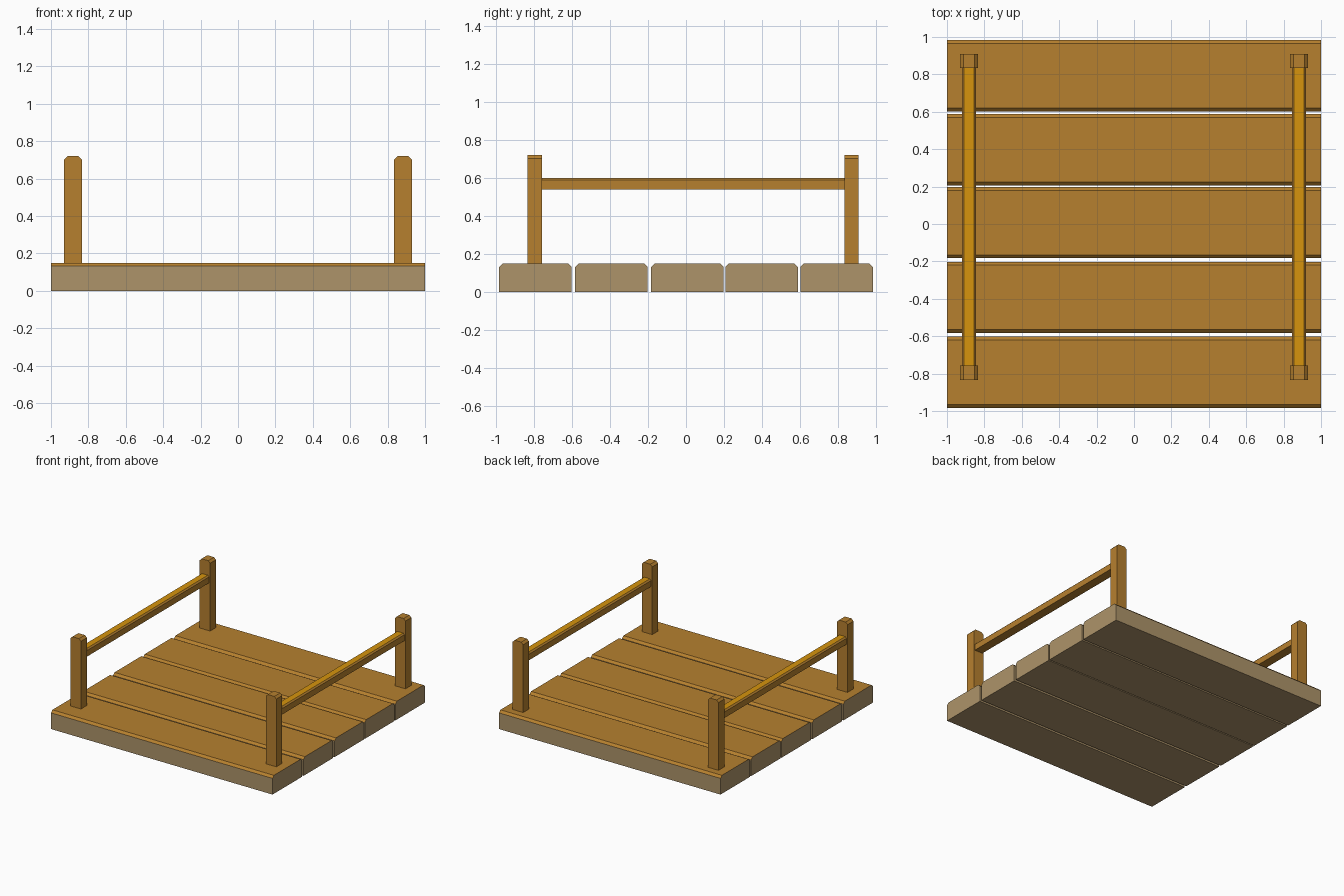
import bpy, bmesh

if "Cube" in bpy.data.objects:
    bpy.data.objects.remove(bpy.data.objects["Cube"])


def material(name, rgb):
    m = bpy.data.materials.new(name)
    m.diffuse_color = (*rgb, 1.0)
    m.use_nodes = True
    m.node_tree.nodes["Principled BSDF"].inputs["Base Color"].default_value = m.diffuse_color
    return m


brown = material("brown wood", (0.468, 0.216, 0.028))
pale = material("pale cut wood", (0.423, 0.296, 0.144))
amber = material("amber rail top", (0.672, 0.296, 0.004))


def chamfered_bar(name, axis, along, across, z, cut, mats, rule):
    """Box with its two long top edges cut off, running along x or y."""
    a0, a1 = across
    z0, z1 = z
    profile = [(a0, z0), (a1, z0), (a1, z1 - cut),
               (a1 - cut, z1), (a0 + cut, z1), (a0, z1 - cut)]
    bm = bmesh.new()
    rings = []
    for l in along:
        rings.append([bm.verts.new((l, a, h) if axis == "x" else (a, l, h))
                      for a, h in profile])
    bm.faces.new(rings[0])
    bm.faces.new(rings[1])
    n = len(profile)
    for i in range(n):
        j = (i + 1) % n
        bm.faces.new((rings[0][i], rings[0][j], rings[1][j], rings[1][i]))
    bmesh.ops.recalc_face_normals(bm, faces=bm.faces)
    bm.normal_update()
    for f in bm.faces:
        f.material_index = rule(f.normal)
    mesh = bpy.data.meshes.new(name)
    bm.to_mesh(mesh)
    bm.free()
    for m in mats:
        mesh.materials.append(m)
    ob = bpy.data.objects.new(name, mesh)
    bpy.context.collection.objects.link(ob)
    return ob


# Deck planks: brown top and chamfers, pale sides, ends and underside
for i, y in enumerate((-0.983, -0.583, -0.183, 0.207, 0.602)):
    chamfered_bar(f"deck_plank_{i + 1}", "x", (-1, 1), (y, y + 0.381),
                  (0, 0.15), 0.018, [pale, brown],
                  lambda n: 1 if n.z > 0.1 else 0)

for side, x in (("left", -0.882), ("right", 0.882)):
    # Posts with the top edges cut on the left and right
    for end, y in (("front", (-0.833, -0.757)), ("back", (0.833, 0.908))):
        chamfered_bar(f"{end}_{side}_post", "y", y, (x - 0.047, x + 0.047),
                      (0.15, 0.72), 0.017, [brown], lambda n: 0)
    # Hand rail with amber top face
    chamfered_bar(f"{side}_hand_rail", "y", (-0.757, 0.833),
                  (x - 0.037, x + 0.037), (0.54, 0.60), 0.011,
                  [brown, amber], lambda n: 1 if n.z > 0.9 else 0)
